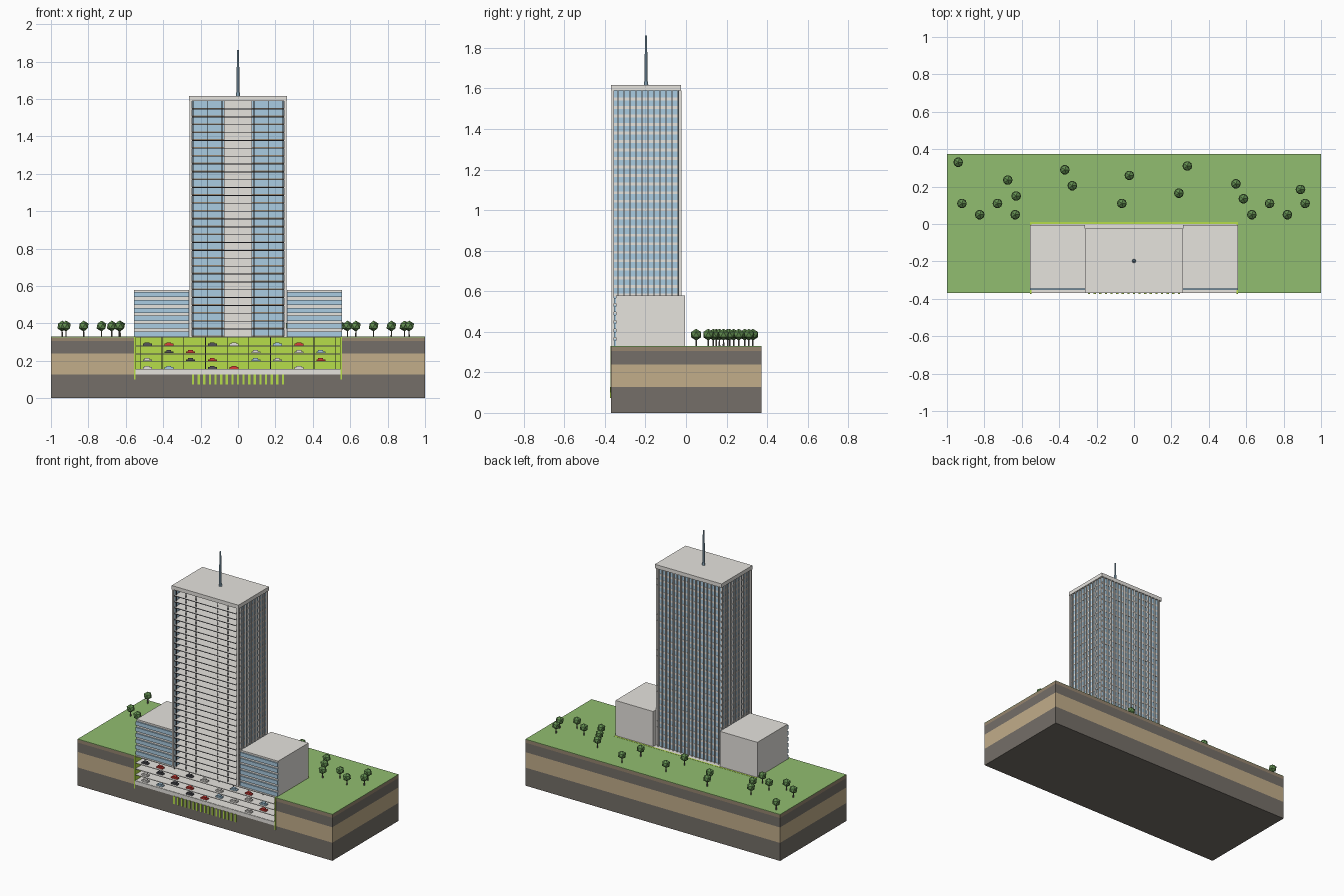
import bpy, bmesh
from mathutils import Matrix, Vector

cube = bpy.data.objects.get("Cube")
if cube:
    bpy.data.objects.remove(cube, do_unlink=True)


def material(name, srgb):
    lin = [((c / 255 + 0.055) / 1.055) ** 2.4 for c in srgb] + [1]
    m = bpy.data.materials.new(name)
    m.use_nodes = True
    m.diffuse_color = lin
    m.node_tree.nodes["Principled BSDF"].inputs["Base Color"].default_value = lin
    return m


concrete = material("concrete", (230, 227, 222))
glass = material("blue glass", (170, 204, 226))
slate = material("dark slate", (84, 84, 90))
grass = material("grass green", (145, 189, 112))
dark_soil = material("dark soil", (117, 111, 104))
tan_soil = material("tan soil", (194, 173, 138))
topsoil = material("brown topsoil", (150, 133, 111))
lime = material("lime green", (182, 222, 74))
leaf = material("leaf green", (98, 142, 80))
red = material("car red", (218, 62, 56))


def finish(name, bm, mat):
    me = bpy.data.meshes.new(name)
    bm.to_mesh(me)
    bm.free()
    me.materials.append(mat)
    ob = bpy.data.objects.new(name, me)
    bpy.context.collection.objects.link(ob)
    return ob


def boxes(name, mat, items):
    """One object from boxes given as (x0, x1, y0, y1, z0, z1)."""
    bm = bmesh.new()
    for x0, x1, y0, y1, z0, z1 in items:
        size = Matrix.Diagonal((x1 - x0, y1 - y0, z1 - z0, 1))
        mid = Matrix.Translation(((x0 + x1) / 2, (y0 + y1) / 2, (z0 + z1) / 2))
        bmesh.ops.create_cube(bm, size=1, matrix=mid @ size)
    return finish(name, bm, mat)


def both(items):
    """Add the mirror image in x of each box."""
    return items + [(-b[1], -b[0]) + tuple(b[2:]) for b in items]


def cone(bm, x, y, z0, z1, r0, r1, n=8):
    bmesh.ops.create_cone(bm, cap_ends=True, segments=n, radius1=r0, radius2=r1,
                          depth=z1 - z0, matrix=Matrix.Translation((x, y, (z0 + z1) / 2)))


FRONT, REAR, GROUND, PITCH = -0.37, 0.373, 0.33, 0.042
PIT = 0.557

# Ground strata around the basement pit
boxes("bottom_soil", dark_soil, [(-1, 1, FRONT, REAR, 0, 0.128)])


def around_pit(z0, z1):
    return both([(PIT, 1, FRONT, REAR, z0, z1)]) + [(-PIT, PIT, 0.01, REAR, z0, z1)]


boxes("middle_soil", tan_soil, around_pit(0.128, 0.238))
boxes("upper_soil", dark_soil, around_pit(0.238, 0.305))
boxes("topsoil_layer", topsoil, around_pit(0.305, 0.326))
boxes("lawn", grass, around_pit(0.326, GROUND))

# Basement: raft, retaining walls, piles, floors, columns
boxes("foundation_raft", concrete, [(-PIT, PIT, FRONT, 0, 0.128, 0.153)])
boxes("retaining_walls", lime, both([(0.549, PIT, FRONT - 0.003, 0, 0.1, 0.331)])
      + [(-PIT, PIT, 0, 0.01, 0.128, 0.331)])
boxes("foundation_piles", lime, [(x - 0.006, x + 0.006, FRONT - 0.005, FRONT + 0.01, 0.073, 0.128)
                                 for x in [0.03 * i for i in range(-8, 9)]])
levels = [0.155 + PITCH * i for i in range(4)]
boxes("parking_floors", concrete, [(-0.549, 0.549, FRONT + 0.002, 0, z - 0.004, z) for z in levels]
      + [(-PIT, PIT, FRONT + 0.002, 0, 0.325, GROUND)])
boxes("parking_columns", slate, [(x - 0.002, x + 0.002, y, y + 0.004, 0.153, 0.325)
                                 for x in [0.116 * (i - 4.5) for i in range(10)]
                                 for y in (-0.3, -0.15, -0.01)])

# Parked cars: d dark, r red, w light, b blue, by level from the bottom
rows = ["wb.dr..w.", "w.dr.bw.r", ".dr..w.wb", "dr.dw.br."]
paint = {"d": slate, "r": red, "w": concrete, "b": glass}
for key, label in zip("drwb", ("dark", "red", "white", "blue")):
    parts = []
    for z, row in zip(levels, rows):
        for i, c in enumerate(row):
            if c == key:
                x = -0.485 + 0.116 * i
                parts.append((x - 0.024, x + 0.024, -0.355, -0.332, z + 0.002, z + 0.011))
                parts.append((x - 0.014, x + 0.012, -0.353, -0.334, z + 0.011, z + 0.018))
    boxes(label + "_cars", paint[key], parts)

# Tower floors, open at the front
TOP, BACK, HALF = 1.59, -0.035, 0.25
floors = [GROUND + PITCH * i for i in range(30)]
boxes("tower_floors", concrete, [(-HALF, HALF, -0.363, BACK, z - 0.004, z) for z in floors])
boxes("tower_floor_edges", slate, [(-HALF, HALF, -0.365, -0.363, z - 0.004, z) for z in floors])
boxes("tower_sills", topsoil, [(-HALF + 0.005, HALF - 0.005, BACK - 0.008, BACK - 0.004, z, z + 0.005)
                               for z in floors])
boxes("tower_core", concrete, [(-0.075, 0.075, -0.26, -0.06, GROUND, TOP)])
boxes("tower_columns", slate, both([(x - 0.002, x + 0.002, y, y + 0.004, GROUND, TOP)
                                    for x in (0.085, 0.165, 0.24) for y in (-0.35, -0.2)]))

# Tower glass skin, bands and vertical fins on the sides and back
boxes("tower_glass", glass, both([(HALF - 0.005, HALF, -0.36, BACK, GROUND, TOP)])
      + [(-HALF, HALF, BACK - 0.004, BACK, GROUND, TOP)])
boxes("tower_bands", concrete,
      both([(HALF, HALF + 0.001, -0.36, BACK, z - 0.007, z + 0.007) for z in floors[1:]])
      + [(-HALF, HALF, BACK, BACK + 0.001, z - 0.007, z + 0.007) for z in floors[1:]])
side_fins = [(HALF, HALF + 0.01, y - 0.0025, y + 0.0025, GROUND, TOP)
             for y in [-0.335 + 0.0295 * i for i in range(11)]]
back_fins = [(x - 0.0025, x + 0.0025, BACK, BACK + 0.012, GROUND, TOP)
             for x in [0.0295 * i for i in range(-8, 9)]]
boxes("tower_fins", concrete, both(side_fins) + back_fins)
boxes("tower_corners", concrete, both([(0.247, 0.26, FRONT + 0.002, -0.355, GROUND, TOP)]))
boxes("tower_roof", concrete, [(-0.262, 0.262, FRONT, -0.025, TOP, 1.617)])

# Antenna mast
bm = bmesh.new()
cone(bm, 0, -0.197, 1.617, 1.635, 0.011, 0.01)
cone(bm, 0, -0.197, 1.635, 1.77, 0.008, 0.008)
cone(bm, 0, -0.197, 1.77, 1.862, 0.006, 0.005)
finish("antenna", bm, glass)

# Side wings with banded glass fronts
boxes("wings", concrete, both([(0.262, PIT, -0.345, -0.005, GROUND, 0.579)]))
boxes("wing_glass", glass, both([(0.262, PIT, -0.354, -0.344, GROUND + PITCH * i,
                                  GROUND + PITCH * i + 0.027) for i in range(6)]))

# Trees on the lawn
spots = [(-.94, .33), (-.675, .235), (-.63, .15), (-.92, .11), (-.825, .05), (-.73, .11),
         (-.635, .05), (-.37, .29), (-.33, .205), (-.065, .11), (-.025, .26), (.24, .165),
         (.285, .31), (.545, .215), (.585, .135), (.63, .05), (.725, .11), (.82, .05),
         (.89, .185), (.915, .11)]
trunks, crowns = bmesh.new(), bmesh.new()
for x, y in spots:
    cone(trunks, x, y, GROUND, 0.375, 0.004, 0.003, 6)
    bmesh.ops.create_icosphere(crowns, subdivisions=1, radius=0.029,
                               matrix=Matrix.Translation(Vector((x, y, 0.386))))
finish("tree_trunks", trunks, dark_soil)
finish("tree_crowns", crowns, leaf)
